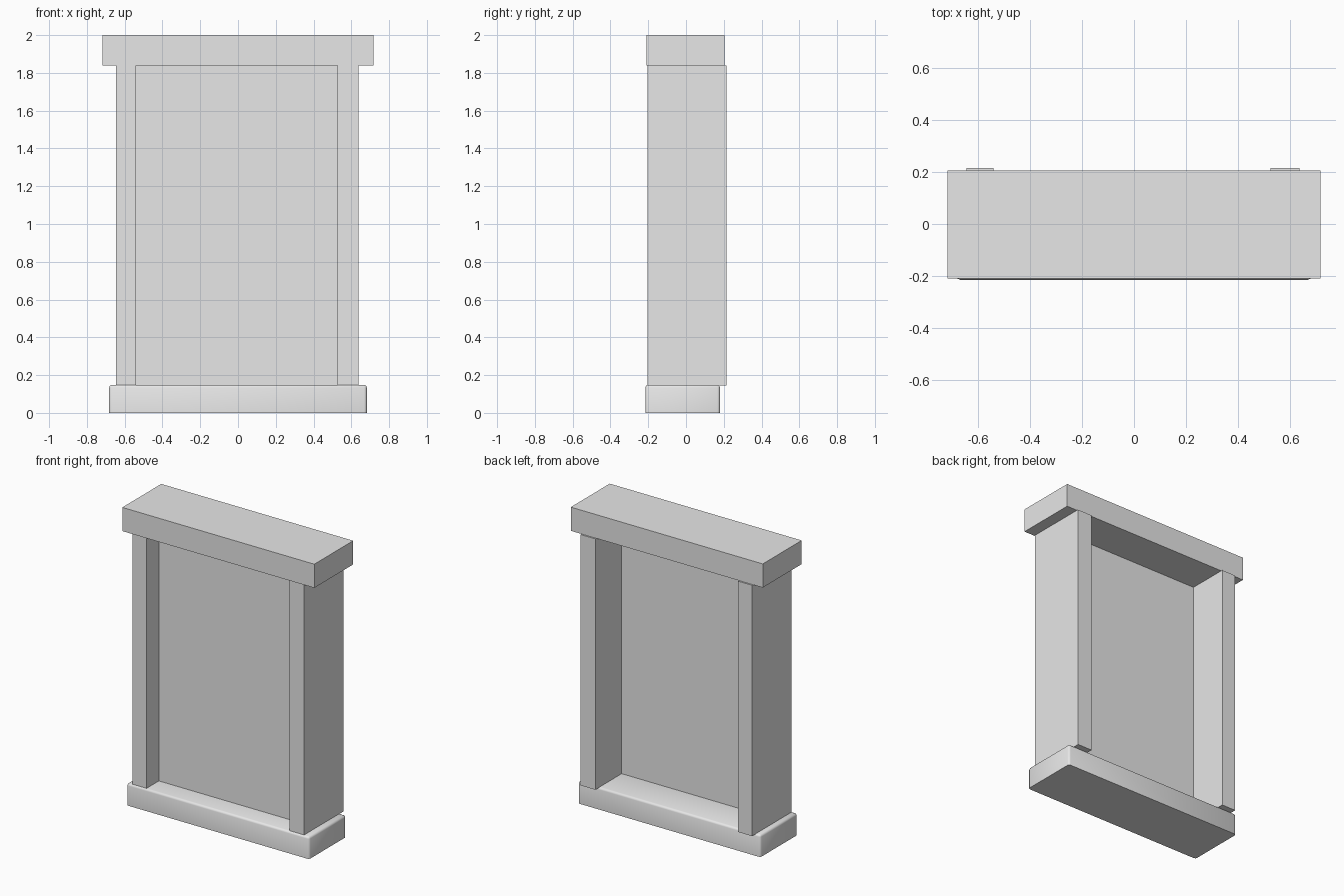
import bpy
import math

cube = bpy.data.objects.get("Cube")
if cube:
    bpy.data.objects.remove(cube, do_unlink=True)

GREY = (0.8, 0.8, 0.8, 1.0)
grey = bpy.data.materials.new("plain_grey")
grey.use_nodes = True
grey.diffuse_color = GREY
grey.node_tree.nodes["Principled BSDF"].inputs["Base Color"].default_value = GREY


def box(name, x, y, z):
    """Add a box spanning the given (min, max) ranges."""
    spans = (x, y, z)
    bpy.ops.mesh.primitive_cube_add(size=1, location=[(a + b) / 2 for a, b in spans])
    obj = bpy.context.object
    obj.name = name
    obj.scale = [b - a for a, b in spans]
    bpy.ops.object.transform_apply(location=False, rotation=False, scale=True)
    obj.data.materials.append(grey)
    return obj


# Square-edged cap across the top
box("top_cap", (-0.717, 0.717), (-0.21, 0.205), (1.84, 2.0))

# Two upright posts, overhanging the base at the back
box("right_post", (-0.645, -0.54), (-0.203, 0.215), (0.146, 1.84))
box("left_post", (0.526, 0.637), (-0.203, 0.215), (0.146, 1.84))

# Thin panel set back between the posts
box("back_panel", (-0.54, 0.526), (-0.073, -0.065), (0.14, 1.84))

# Base slab with soft top and corner edges, flat underneath
base = box("base", (-0.682, 0.682), (-0.215, 0.18), (0.0, 0.148))
weights = base.data.attributes.new("bevel_weight_edge", "FLOAT", "EDGE")
for edge in base.data.edges:
    is_bottom = all(base.data.vertices[v].co.z < 0 for v in edge.vertices)
    weights.data[edge.index].value = 0.0 if is_bottom else 1.0
bevel = base.modifiers.new("soft_edges", "BEVEL")
bevel.limit_method = "WEIGHT"
bevel.width = 0.014
bevel.segments = 2
bpy.ops.object.modifier_apply(modifier=bevel.name)
bpy.ops.object.shade_smooth_by_angle(angle=math.radians(60))
